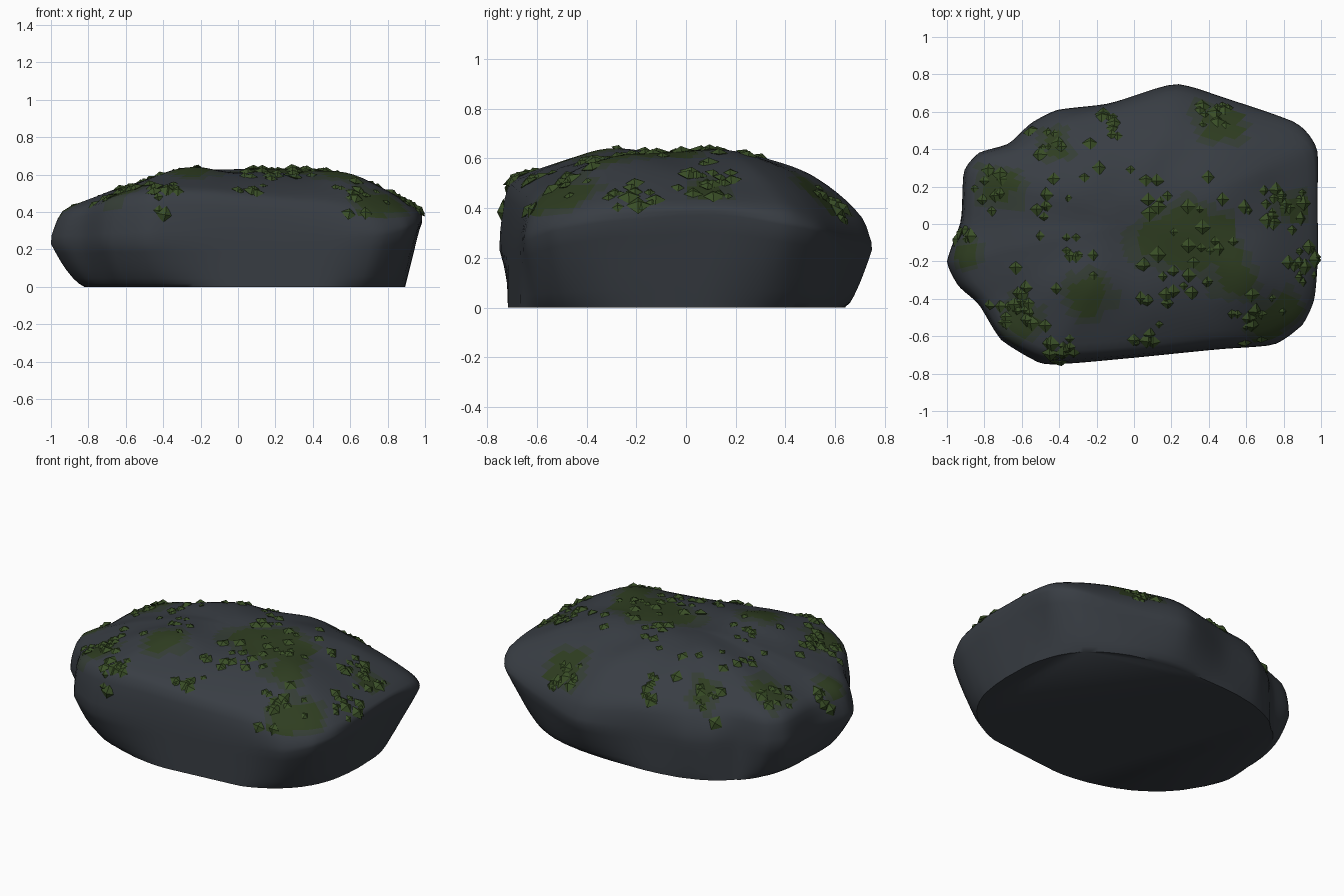
import bpy, bmesh, math, random
from mathutils import Vector, Matrix, noise
from mathutils.bvhtree import BVHTree

if "Cube" in bpy.data.objects:
    bpy.data.objects.remove(bpy.data.objects["Cube"])

random.seed(11)
N = 128  # columns around the boulder

# Plan outline control points: x, y, rim height, rim scale
OUT = [
    (.98, .10, .40, 1.0), (.98, .40, .39, .985), (.87, .54, .37, .95),
    (.50, .67, .37, .94), (.22, .75, .36, .96), (-.13, .645, .40, .96),
    (-.41, .61, .42, .92), (-.55, .54, .42, .89), (-.67, .43, .42, .96),
    (-.83, .38, .40, .97), (-.91, .28, .40, .98), (-.925, .02, .40, .975),
    (-1.0, -.20, .41, .945), (-.94, -.33, .41, .96), (-.83, -.43, .43, .975),
    (-.71, -.62, .47, .975), (-.50, -.745, .51, .955), (-.33, -.745, .51, .955),
    (0, -.715, .49, .965), (.45, -.67, .45, .955), (.75, -.645, .40, .945),
    (.90, -.54, .39, .96), (.965, -.40, .40, .985), (.985, -.15, .41, 1.0)]


def outline(t):
    """Spline through the control points, pulled halfway to straight edges."""
    i, f = int(t), t - int(t)
    a, b, c, d = (OUT[(i + k) % len(OUT)] for k in (-1, 0, 1, 2))
    return [.5 * (q + (r - q) * f) + .25 * (2 * q + (r - p) * f + (2 * p - 5 * q + 4 * r - s) * f * f
            + (3 * q - p - 3 * r + s) * f ** 3) for p, q, r, s in zip(a, b, c, d)]


def base_scale(x, y):
    """Fraction of the outline at which the rounded base edge lies."""
    s, n = 1.0, 2.15 if x < 0 and y < 0 else 2.6
    while abs((x * s - .035) / .86) ** n + abs((y * s + .04) / .68) ** n > 1 and s > .7:
        s -= .004
    return s


def bump(x, y, cx, cy, w):
    return math.exp(-((x - cx) ** 2 + (y - cy) ** 2) / (w * w))


def column(j):
    """Points of one radial slice, from the base edge up over the top."""
    x, y, zr, r = outline(j * len(OUT) / N)
    b = base_scale(x, y)
    cx, cy = x / math.hypot(x, y), y / math.hypot(x, y)
    right = max(0, cx) ** 4
    ze, e = .23 + .14 * right, .62 + .38 * right
    p = 2.2 + .9 * max(0, cx) + .8 * abs(cy)
    pts = []
    for u in (0, .08, .2, .4, .6, .8, 1):          # undercut wall
        s = b + (1 - b) * u ** e
        pts.append(Vector((x * s, y * s, ze * u)))
    for k in range(1, 5):                          # upper wall
        v = k / 4
        s = 1 - (1 - r) * v * v
        pts.append(Vector((x * s, y * s, ze + (zr - ze) * v)))
    for k in range(1, 20):                         # domed top
        t = 1 - k / 20
        px, py = x * r * t, y * r * t
        z = zr + (.605 - zr) * (1 - t ** p)
        z += .04 * bump(px, py, -.27, -.28, .2) + .035 * bump(px, py, -.22, .2, .22)
        z += .035 * bump(px, py, .33, .1, .28) + .04 * bump(px, py, .58, -.28, .2)
        pts.append(Vector((px, py, z)))
    for q in pts:
        if q.z > .02:
            q.z += .012 * noise.noise(q * 4.5) * min(1, q.z * 5)
    return pts


def material(name, col):
    m = bpy.data.materials.new(name)
    m.diffuse_color = (*col, 1)
    m.use_nodes = True
    m.node_tree.nodes["Principled BSDF"].inputs["Base Color"].default_value = m.diffuse_color
    return m


mats = [material("stone", (.040, .047, .057)), material("thin_moss", (.035, .047, .036)),
        material("moss", (.028, .047, .015))]
tuft_mat = material("tuft_green", (.042, .078, .02))

# Boulder
bm = bmesh.new()
cols = [[bm.verts.new(p) for p in column(j)] for j in range(N)]
crown = bm.verts.new((0, 0, sum(c[-1].co.z for c in cols) / N))
for j in range(N):
    a, b = cols[j], cols[(j + 1) % N]
    for k in range(len(a) - 1):
        bm.faces.new((a[k], b[k], b[k + 1], a[k + 1]))
    bm.faces.new((a[-1], b[-1], crown))
bm.faces.new([c[0] for c in reversed(cols)])
for _ in range(2):                                 # soften the rim
    bmesh.ops.smooth_vert(bm, verts=[v for c in cols for v in c[8:16]], factor=.5,
                          use_axis_x=True, use_axis_y=True, use_axis_z=True)
bm.normal_update()

# Moss stains on the upper surface: x, y, radius
STAINS = [(.46, .55, .14), (-.72, .2, .13), (.15, -.08, .18), (.4, -.06, .18), (-.24, -.38, .14),
          (-.6, -.52, .12), (.55, -.3, .12), (.8, -.45, .11), (-.9, -.15, .1), (.85, .08, .1),
          (-.42, .42, .1), (.7, -.58, .1)]
for f in bm.faces:
    f.smooth = True
    c = f.calc_center_median()
    if c.z > .36:
        m = sum(bump(c.x, c.y, *s) for s in STAINS) + .3 * noise.noise(c * 9)
        f.material_index = 2 if m > .62 else 1 if m > .35 else 0
tree = BVHTree.FromBMesh(bm)
me = bpy.data.meshes.new("boulder")
bm.to_mesh(me)
bm.free()
for m in mats:
    me.materials.append(m)
boulder = bpy.data.objects.new("boulder", me)
bpy.context.collection.objects.link(boulder)
bpy.context.view_layer.objects.active = boulder
boulder.select_set(True)
bpy.ops.object.shade_smooth_by_angle(angle=math.radians(50))

# Moss tufts: clusters of small squashed octahedra (x, y, spread, count)
CLUSTERS = [(.44, .61, .06, 14), (-.18, .53, .06, 9), (-.47, .4, .06, 8), (-.8, .22, .07, 11),
            (-.45, .15, .09, 8), (-.15, .35, .09, 5), (-.92, -.05, .04, 8), (-.3, -.15, .07, 8),
            (-.62, -.43, .09, 20), (-.38, -.67, .06, 14), (.05, -.5, .1, 10), (.1, -.68, .1, 8),
            (.2, -.22, .1, 11), (.4, -.1, .07, 8), (.15, .05, .06, 7), (.72, .1, .09, 14),
            (.93, -.2, .06, 16), (.68, -.55, .08, 18), (.9, .06, .06, 9), (.45, .25, .2, 5)]
tb = bmesh.new()
for cx, cy, sp, n in CLUSTERS:
    for _ in range(n):
        hit, nor, _i, _d = tree.ray_cast(Vector((random.gauss(cx, sp), random.gauss(cy, sp), 2)), Vector((0, 0, -1)))
        if hit is None or hit.z < .32 or abs(hit.x) > .975:
            continue
        s = random.uniform(.022, .048)
        up = (nor + Vector([random.uniform(-.2, .2) for _ in range(3)])).normalized()
        rot = Vector((0, 0, 1)).rotation_difference(up).to_matrix().to_4x4()
        mat = Matrix.Translation(hit) @ rot @ Matrix.Diagonal((s, s, s * .5, 1))
        ring = [tb.verts.new(mat @ Vector(p)) for p in ((1, 0, 0), (0, 1, 0), (-1, 0, 0), (0, -1, 0))]
        top, bot = (tb.verts.new(mat @ Vector((0, 0, h))) for h in (1, -1))
        for k in range(4):
            tb.faces.new((ring[k], ring[(k + 1) % 4], top))
            tb.faces.new((ring[(k + 1) % 4], ring[k], bot))
tm = bpy.data.meshes.new("moss_tufts")
tb.to_mesh(tm)
tb.free()
tm.materials.append(tuft_mat)
bpy.context.collection.objects.link(bpy.data.objects.new("moss_tufts", tm))
